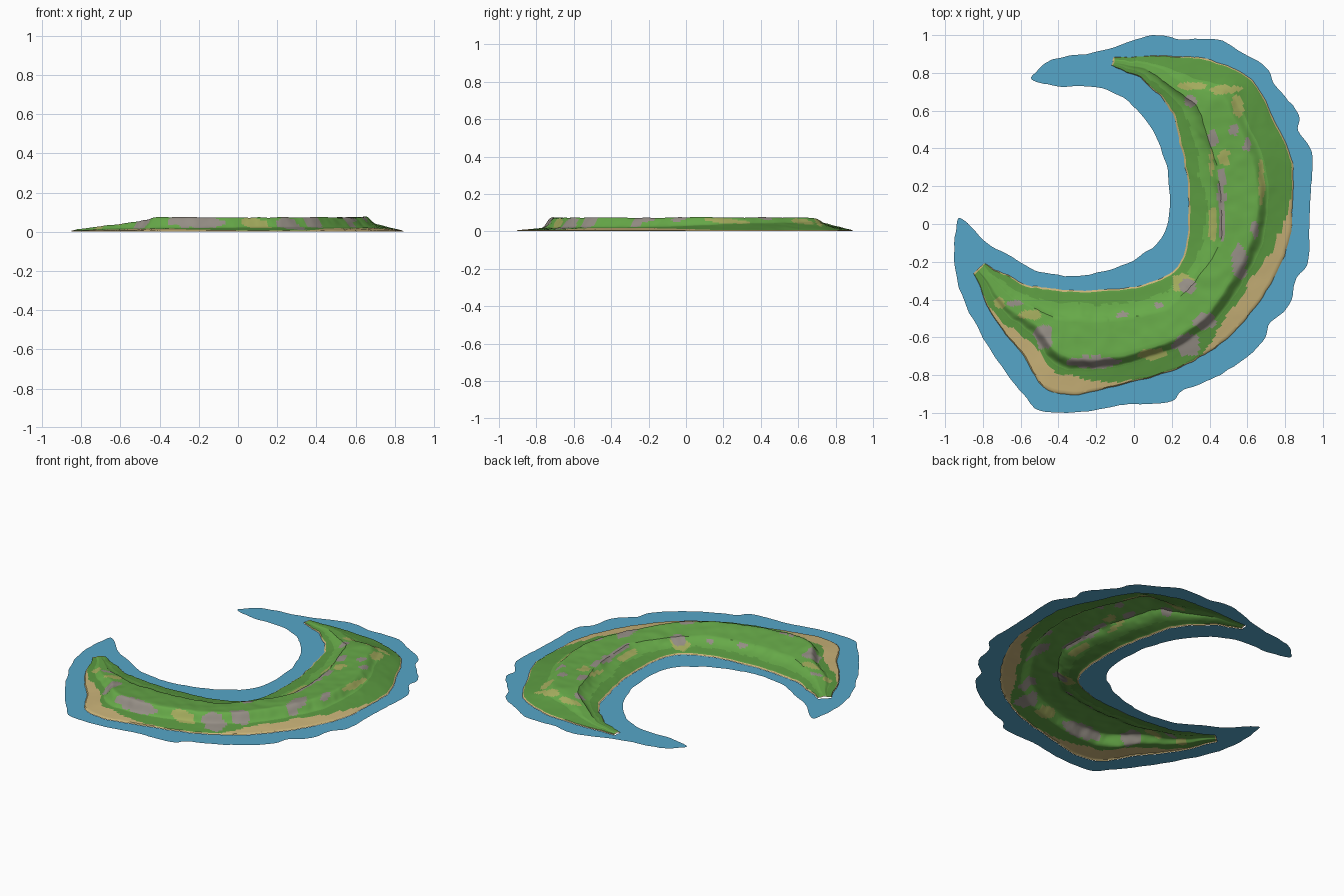
import bpy, bmesh, math
from mathutils import Vector, noise

if "Cube" in bpy.data.objects:
    bpy.data.objects.remove(bpy.data.objects["Cube"])


def material(name, rgb):
    m = bpy.data.materials.new(name)
    m.diffuse_color = (*rgb, 1)
    m.use_nodes = True
    m.node_tree.nodes["Principled BSDF"].inputs["Base Color"].default_value = m.diffuse_color
    return m


WATER = material("shallow_water", (0.093, 0.381, 0.578))
LAND = [material("coast_grass", (0.105, 0.320, 0.052)),
        material("highland_grass", (0.135, 0.400, 0.066)),
        material("sand", (0.590, 0.450, 0.190)),
        material("rock", (0.300, 0.270, 0.235)),
        material("dry_grass", (0.370, 0.410, 0.110))]
COAST, HIGH, SAND, ROCK, DRY = range(5)

# Shoreline of the shallows, clockwise from the north tip
shallows = [(-.54, .77), (-.48, .84), (-.40, .88), (-.25, .90), (-.1, .94), (.1, 1.0),
            (.25, .98), (.45, .98), (.55, .92), (.7, .83), (.75, .73), (.87, .58),
            (.87, .5), (.94, .38), (.94, .2), (.93, .05), (.92, -.2), (.86, -.28),
            (.83, -.42), (.72, -.52), (.68, -.62), (.5, -.77), (.38, -.83), (.25, -.88),
            (.2, -.93), (.03, -.95), (-.1, -.96), (-.28, -.99), (-.5, -.98), (-.58, -.9),
            (-.7, -.75), (-.8, -.6), (-.9, -.4), (-.95, -.2), (-.94, -.02), (-.91, .03),
            (-.8, -.08), (-.65, -.17), (-.5, -.25), (-.3, -.27), (-.1, -.23), (.08, -.14),
            (.17, -.03), (.19, .15), (.16, .35), (.08, .52), (-.03, .65), (-.2, .73), (-.4, .73)]

# Land guides, station by station from the north tip to the west tip
outer_shore = [(-.11, .885), (.1, .89), (.35, .88), (.6, .78), (.73, .58), (.83, .35),
               (.84, .1), (.81, -.14), (.67, -.40), (.5, -.6), (.25, -.76), (-.03, -.84),
               (-.3, -.9), (-.47, -.87), (-.6, -.68), (-.74, -.5), (-.85, -.26)]
outer_crest = [(-.11, .87), (.1, .83), (.3, .72), (.46, .68), (.56, .47), (.63, .3),
               (.65, .08), (.61, -.1), (.51, -.3), (.37, -.5), (.2, -.61), (-.03, -.69),
               (-.25, -.71), (-.4, -.68), (-.5, -.55), (-.67, -.43), (-.82, -.24)]
inner_crest = [(-.11, .86), (.07, .81), (.26, .68), (.34, .6), (.40, .42), (.45, .25),
               (.46, .05), (.45, -.1), (.35, -.27), (.23, -.4), (.1, -.47), (-.1, -.5),
               (-.28, -.5), (-.4, -.5), (-.52, -.45), (-.66, -.38), (-.81, -.23)]
inner_shore = [(-.12, .84), (.03, .77), (.16, .65), (.22, .53), (.25, .4), (.28, .25),
               (.29, .05), (.27, -.12), (.22, -.24), (.12, -.30), (-.02, -.335), (-.18, -.35),
               (-.33, -.35), (-.45, -.34), (-.57, -.32), (-.7, -.26), (-.79, -.21)]
crest_z = [.008, .02, .05, .072, .074, .073, .076, .074, .073, .074, .073, .073,
           .074, .073, .055, .032, .012]
inner_z = [.008, .02, .048, .066, .064, .062, .062, .062, .06, .056, .054, .053,
           .052, .05, .042, .028, .012]
foot_z = [.006, .016, .03, .044, .045, .04, .032, .024, .022, .022, .022, .02,
          .018, .018, .016, .014, .008]

# Patches: x, y, half sizes
rocks = [(-.22, -.73, .13, .035), (.28, -.64, .07, .06), (-.48, -.6, .05, .07),
         (.56, -.2, .04, .09), (.465, .12, .022, .2), (.42, .46, .03, .05),
         (.30, .65, .03, .03), (.28, -.33, .045, .04), (-.06, -.485, .035, .02),
         (.53, .5, .025, .03), (.64, -.03, .02, .05), (-.63, -.42, .045, .015),
         (.38, -.52, .06, .045), (.6, .42, .02, .04), (.13, -.43, .025, .015)]
dry = [(.42, 0, .025, .1), (.48, .35, .03, .045), (.48, .71, .09, .025), (.55, .63, .03, .08),
       (.675, .22, .016, .13), (.1, -.69, .07, .03), (-.71, -.42, .03, .03),
       (.3, .73, .09, .02), (.41, .32, .012, .07), (.26, -.31, .06, .05), (-.55, -.48, .06, .025)]


def spline(pts, t, closed=False):
    """Catmull-Rom through points (tuples or numbers) at station t."""
    n = len(pts)
    i = int(t) if closed else min(int(t), n - 2)
    u = t - i
    get = (lambda k: pts[k % n]) if closed else (lambda k: pts[max(0, min(n - 1, k))])
    a, b, c, d = (Vector(p) if isinstance(p, tuple) else p for p in map(get, (i - 1, i, i + 1, i + 2)))
    return b + (c - a) * (.5 * u) + (a * 2 - b * 5 + c * 4 - d) * (.5 * u * u) \
        + (b * 3 - a - c * 3 + d) * (.5 * u ** 3)


def rough(p, amount):
    """Wobble a plan point so coasts and cliffs look eroded."""
    v = Vector((p.x, p.y, .3))
    w = noise.noise_vector(v * 11) + noise.noise_vector(v * 27) * .5
    return Vector((p.x + w.x * amount, p.y + w.y * amount))


def in_patch(c, patches):
    wob = .45 * noise.noise(Vector((c.x, c.y, 2)) * 24)
    return any(((c.x - x) / a) ** 2 + ((c.y - y) / b) ** 2 < 1 + wob * 1.6 for x, y, a, b in patches)


def ramp(x, a, b):
    return max(0, min(1, (x - a) / (b - a)))


def beach_width(s):
    """Share of the outer lowland covered by sand."""
    east = min(ramp(s, 5.7, 7.6), ramp(s, 9.7, 8.8))
    south = min(ramp(s, 10.9, 12.3), ramp(s, 15.6, 14.0))
    return max(east * .72, south * .75)


def finish(bm, name, mats):
    for f in bm.faces:
        f.normal_update()
        if f.normal.z < 0:
            f.normal_flip()
    me = bpy.data.meshes.new(name)
    bm.to_mesh(me)
    bm.free()
    for m in mats:
        me.materials.append(m)
    ob = bpy.data.objects.new(name, me)
    bpy.context.collection.objects.link(ob)
    bpy.ops.object.select_all(action='DESELECT')
    ob.select_set(True)
    bpy.context.view_layer.objects.active = ob
    bpy.ops.object.shade_smooth_by_angle(angle=math.radians(35))


# Island terrain: cross-sections lofted along the crescent
NS = 240
BANDS = [(0, 1, 2), (1, 2, 12), (2, 3, 10), (3, 4, 8), (4, 5, 10), (5, 6, 2)]
bm = bmesh.new()
rows, last = [], len(crest_z) - 1
for k in range(NS + 1):
    s = last * k / NS
    lo, po, pi, li = (spline(c, s) for c in (outer_shore, outer_crest, inner_crest, inner_shore))
    cz, iz, fz = (spline(c, s) for c in (crest_z, inner_z, foot_z))
    rim = min(.08, .01 / max((pi - li).length, .02))
    foot = po.lerp(lo, .33)
    keys = [(li, .001), (li.lerp(pi, rim), .007), (pi, iz), (po, cz), (foot, fz),
            (lo.lerp(foot, .06), .007), (lo, .001)]
    row = []
    for a, b, n in BANDS:
        for j in range(n if b < 6 else n + 1):
            u = j / n
            p = keys[a][0].lerp(keys[b][0], u)
            z = keys[a][1] + (keys[b][1] - keys[a][1]) * u
            if a == 1:      # gentle rise, then a short bluff under the inner rim
                z = .007 + (iz - .007) * (.55 * u + .45 * u ** 5)
            elif a == 3:    # steep outer cliff
                z = cz + (fz - cz) * (u * u * (3 - 2 * u))
            q = rough(p, .009)
            if z > .012:
                z += .004 * ramp(z, .012, .05) * noise.noise(Vector((q.x, q.y, 1)) * 16)
            row.append(bm.verts.new((q.x, q.y, z)))
    rows.append(row)

SECT = [a for a, b, n in BANDS for j in range(n)]
FRAC = [(j + .5) / n for a, b, n in BANDS for j in range(n)]
for k in range(NS):
    s = last * (k + .5) / NS
    for j, (sec, u) in enumerate(zip(SECT, FRAC)):
        f = bm.faces.new((rows[k][j], rows[k][j + 1], rows[k + 1][j + 1], rows[k + 1][j]))
        c = f.calc_center_median()
        wob = .15 * noise.noise(Vector((c.x, c.y, 5)) * 14)
        mat = HIGH if sec in (2, 3) or (sec == 1 and u > .45 + wob) else COAST
        w = beach_width(s)
        if sec in (0, 5) or k in (0, NS - 1) or (sec == 4 and w > 0 and u > 1 - w + wob):
            mat = SAND
        elif in_patch(c, rocks):
            mat = ROCK
        elif in_patch(c, dry):
            mat = DRY
        f.material_index = mat
land_loop = [r[0].co.copy() for r in rows] + [v.co.copy() for v in rows[-1][1:-1]] \
    + [r[-1].co.copy() for r in reversed(rows)] + [v.co.copy() for v in reversed(rows[0][1:-1])]
finish(bm, "island_terrain", LAND)

# Shallow water: flat sheet around the island
bm = bmesh.new()
shore = [rough(spline(shallows, i / 6, True), .008) for i in range(len(shallows) * 6)]
top, low = max(p.y for p in shore), min(p.y for p in shore)
shore = [(p.x, (p.y - low) / (top - low) * 2 - 1) for p in shore]
edges = []
for loop in (shore, land_loop):
    vs = [bm.verts.new((p[0], p[1], 0)) for p in loop]
    edges += [bm.edges.new((vs[i - 1], vs[i])) for i in range(len(vs))]
bmesh.ops.triangle_fill(bm, use_beauty=True, edges=edges, normal=(0, 0, 1))
finish(bm, "shallow_water", [WATER])
